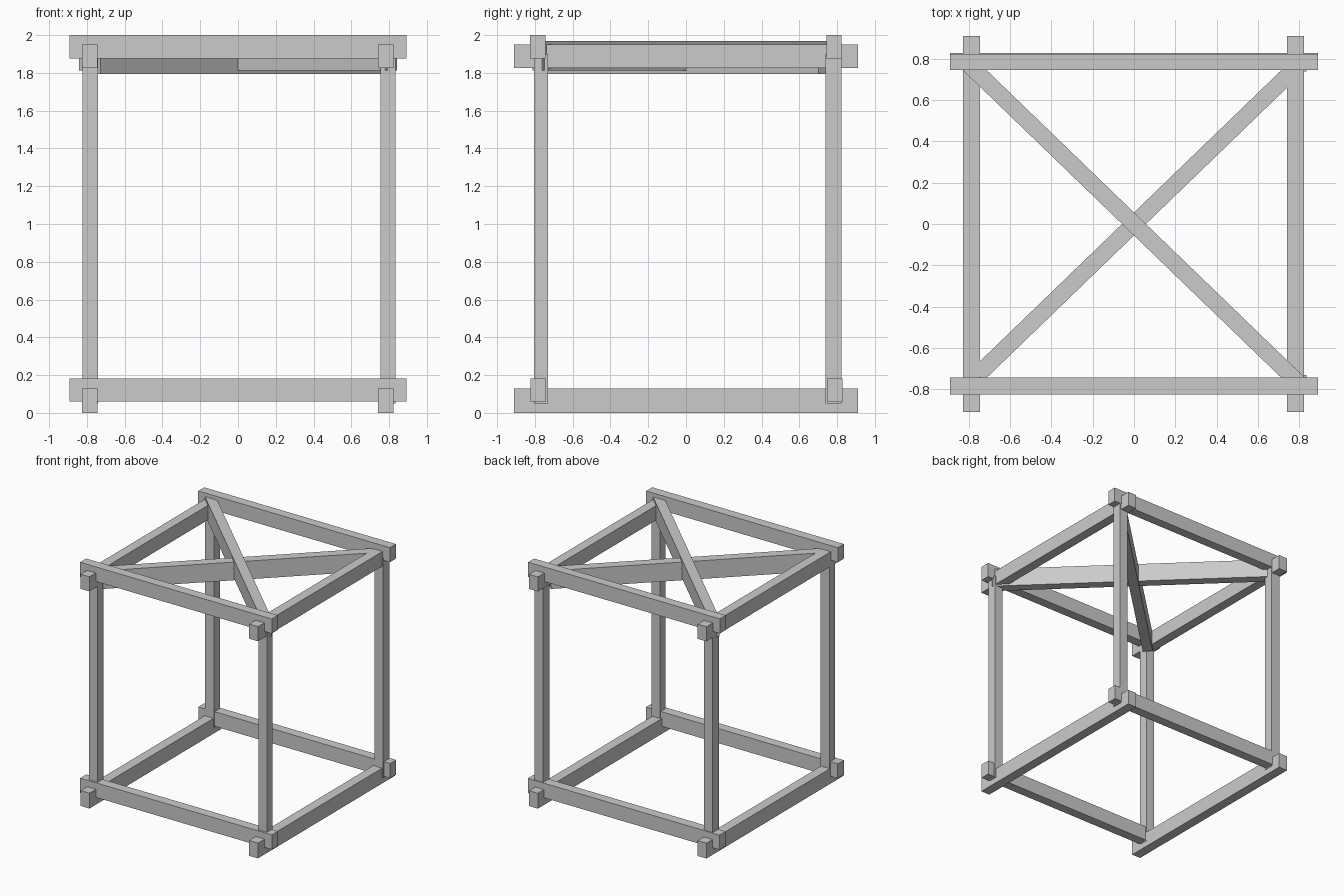
import bpy, bmesh
from math import radians
from mathutils import Matrix

if "Cube" in bpy.data.objects:
    bpy.data.objects.remove(bpy.data.objects["Cube"])


def beam(name, x, y, z, angle=0.0):
    """Rectangular timber from (min, max) ranges, turned about z."""
    size = [b - a for a, b in (x, y, z)]
    centre = [(a + b) / 2 for a, b in (x, y, z)]
    bm = bmesh.new()
    bmesh.ops.create_cube(bm, size=1, matrix=Matrix.Diagonal((*size, 1)))
    mesh = bpy.data.meshes.new(name)
    bm.to_mesh(mesh)
    bm.free()
    ob = bpy.data.objects.new(name, mesh)
    ob.location = centre
    ob.rotation_euler.z = radians(angle)
    bpy.context.collection.objects.link(ob)
    return ob


# Rails running left to right, front and back
for level, z, front, back in (("bottom", (0.06, 0.183), (-0.823, -0.742), (0.747, 0.828)),
                              ("top", (1.877, 2.0), (-0.825, -0.744), (0.745, 0.824))):
    beam(f"{level}_front_rail", (-0.892, 0.892), front, z)
    beam(f"{level}_back_rail", (-0.892, 0.892), back, z)

# Rails running front to back, lapped just under the others
for level, z in (("bottom", (0.0, 0.129)), ("top", (1.826, 1.949))):
    beam(f"{level}_left_rail", (-0.827, -0.745), (-0.91, 0.91), z)
    beam(f"{level}_right_rail", (0.741, 0.823), (-0.91, 0.91), z)

# Corner posts
for depth, y in (("front", (-0.806, -0.73)), ("back", (0.739, 0.822))):
    beam(f"{depth}_left_post", (-0.823, -0.741), y, (0.05, 1.9))
    beam(f"{depth}_right_post", (0.755, 0.834), y, (0.05, 1.9))

# Crossed braces in the top frame
beam("upper_brace", (-1.13, 1.13), (-0.04, 0.04), (1.812, 1.968), -44)
beam("lower_brace", (-1.05, 1.05), (-0.04, 0.04), (1.793, 1.946), 44)
